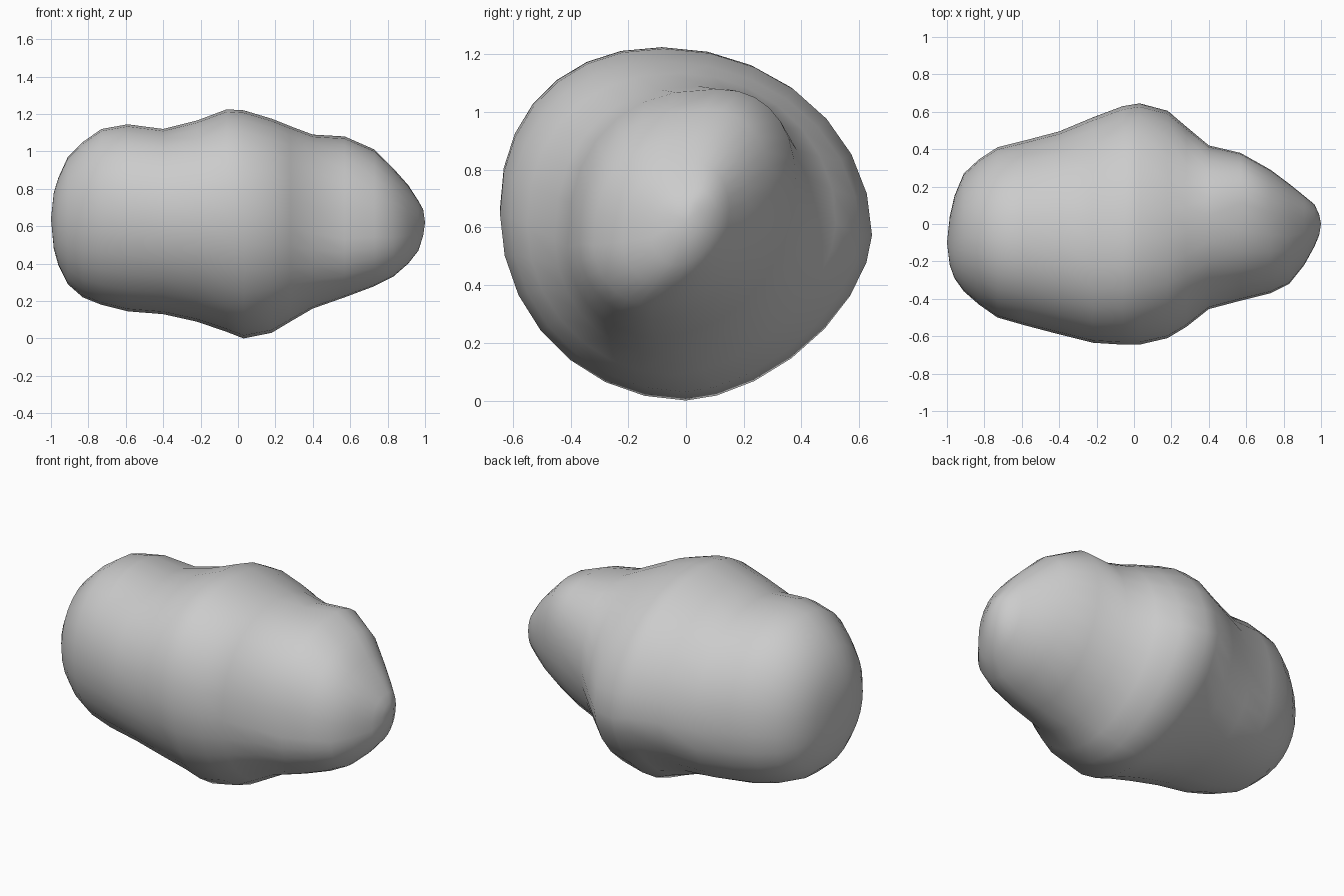
import bpy, bmesh, math
from mathutils import Vector

if "Cube" in bpy.data.objects:
    bpy.data.objects.remove(bpy.data.objects["Cube"])

SEG = 28

# Outline stations along the long axis: x, bottom z, top z, front y, back y
stations = [
    (-0.985, 0.48, 0.78, -0.22, 0.04), (-0.96, 0.39, 0.86, -0.29, 0.15),
    (-0.91, 0.29, 0.97, -0.36, 0.27), (-0.83, 0.22, 1.05, -0.43, 0.345),
    (-0.73, 0.18, 1.12, -0.50, 0.41), (-0.59, 0.145, 1.145, -0.54, 0.445),
    (-0.40, 0.13, 1.12, -0.59, 0.495), (-0.22, 0.09, 1.165, -0.635, 0.57),
    (-0.06, 0.035, 1.225, -0.645, 0.63), (0.03, 0.0, 1.22, -0.645, 0.645),
    (0.18, 0.03, 1.175, -0.61, 0.605), (0.28, 0.09, 1.135, -0.55, 0.52),
    (0.40, 0.16, 1.09, -0.455, 0.42), (0.57, 0.22, 1.08, -0.41, 0.38),
    (0.73, 0.28, 1.01, -0.37, 0.29), (0.83, 0.33, 0.91, -0.32, 0.215),
    (0.91, 0.40, 0.82, -0.22, 0.15), (0.965, 0.47, 0.735, -0.12, 0.105),
    (0.99, 0.55, 0.69, -0.06, 0.05),
]


def smooth(a, b, x):
    t = min(max((x - a) / (b - a), 0), 1)
    return t * t * (3 - 2 * t)


def section(x, z0, z1, y0, y1):
    """Closed rounded section touching its four extents, leaning on the narrow lobe."""
    lean = smooth(0.15, 0.6, x)      # narrow right lobe
    left = smooth(-0.1, -0.45, x)    # broad left lobe
    ym, zm, w, h = (y0 + y1) / 2, (z0 + z1) / 2, y1 - y0, z1 - z0
    back = Vector((x, y1, zm + h * (-0.03 + 0.15 * lean - 0.04 * left)))
    top = Vector((x, ym + w * (-0.06 + 0.22 * lean + 0.02 * left), z1))
    front = Vector((x, y0, zm + h * (0.03 - 0.17 * lean)))
    bottom = Vector((x, ym - 0.12 * w * lean, z0))
    corners = [(back, top, Vector((x, y1, z1)), 1.0 - 0.12 * lean - 0.04 * left),
               (top, front, Vector((x, y0, z1)), 0.92 - 0.08 * lean + 0.04 * left),
               (front, bottom, Vector((x, y0, z0)), 1.0),
               (bottom, back, Vector((x, y1, z0)), 1.2 - 0.34 * left - 0.2 * lean)]
    pts = []
    n = SEG // 4
    for a, b, k, e in corners:
        for i in range(n):
            u = math.pi / 2 * i / n
            s, c = math.sin(u) ** e, math.cos(u) ** e
            pts.append(k + (a - k) * (1 - s) + (b - k) * (1 - c))
    return pts


# Lumpy boulder: sections lofted along x and closed at both tips
bm = bmesh.new()
rings = [[bm.verts.new(p) for p in section(*s)] for s in stations]
for r, q in zip(rings, rings[1:]):
    for i in range(SEG):
        j = (i + 1) % SEG
        bm.faces.new((r[i], r[j], q[j], q[i]))
for ring, tip in ((rings[0], (-1, -0.1, 0.64)), (rings[-1], (1, 0, 0.62))):
    v = bm.verts.new(tip)
    for i in range(SEG):
        bm.faces.new((ring[i], ring[(i + 1) % SEG], v))
bmesh.ops.recalc_face_normals(bm, faces=bm.faces)
for f in bm.faces:
    f.smooth = True
mesh = bpy.data.meshes.new("boulder")
bm.to_mesh(mesh)
bm.free()
boulder = bpy.data.objects.new("boulder", mesh)
bpy.context.collection.objects.link(boulder)
